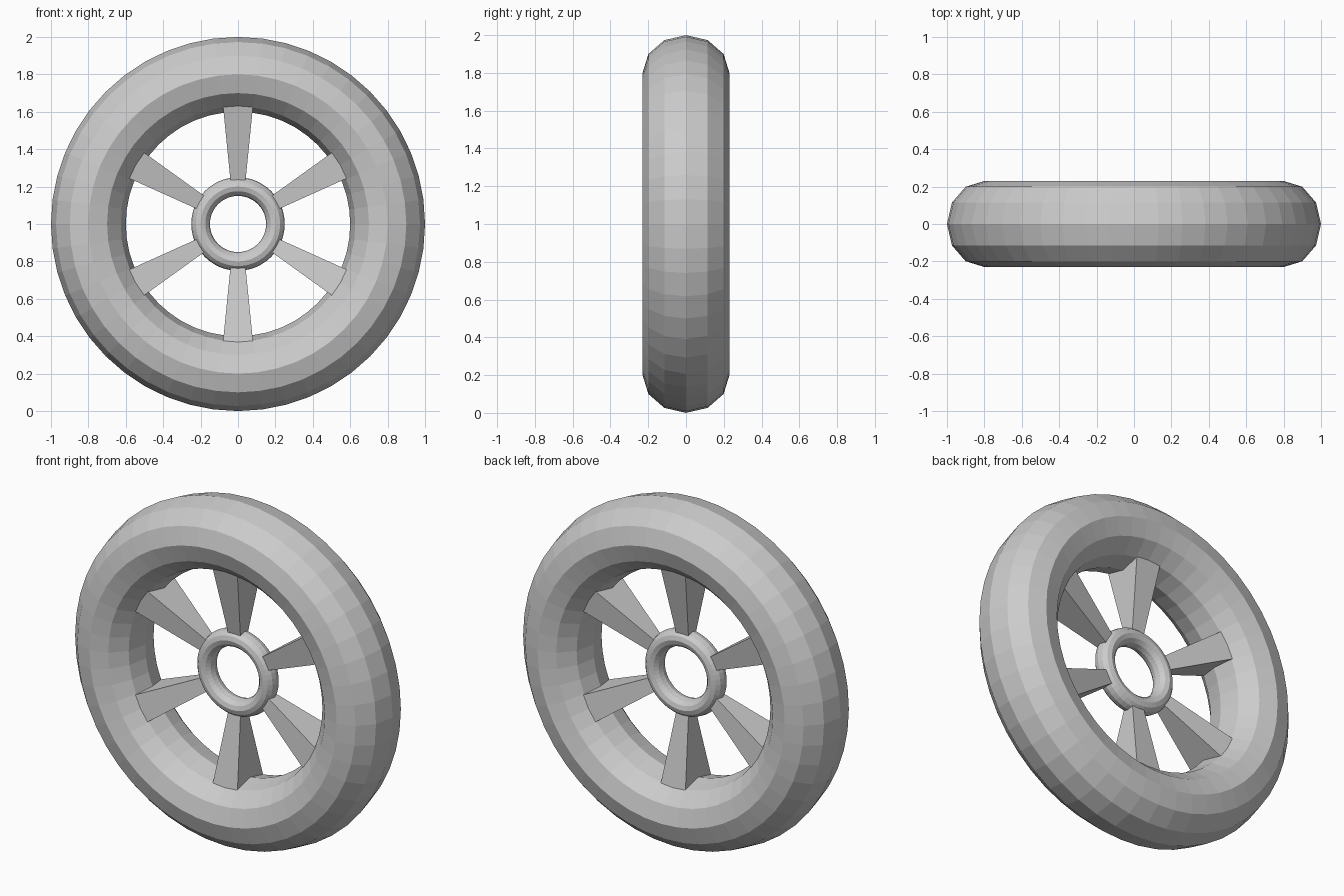
import bpy, bmesh, math
from mathutils import Matrix, Vector

if "Cube" in bpy.data.objects:
    bpy.data.objects.remove(bpy.data.objects["Cube"])

grey = bpy.data.materials.new("light grey")
grey.diffuse_color = (0.6, 0.6, 0.6, 1.0)
grey.use_nodes = True
grey.node_tree.nodes["Principled BSDF"].inputs["Base Color"].default_value = grey.diffuse_color
CENTRE = Vector((0, 0, 1))


def ring(name, major, minor):
    """Flat-shaded torus around the y axis, slightly widened along y."""
    bpy.ops.mesh.primitive_torus_add(major_segments=48, minor_segments=12,
                                     major_radius=major, minor_radius=minor)
    ob = bpy.context.object
    ob.name = name
    ob.data.transform(Matrix.Translation(CENTRE) @ Matrix.Diagonal((1, 1.15, 1, 1))
                      @ Matrix.Rotation(math.pi / 2, 4, 'X'))
    ob.data.materials.append(grey)


def spoke(name, angle):
    """Box that tapers from the tyre towards the hub."""
    bm = bmesh.new()
    bmesh.ops.create_cube(bm, size=2)
    for v in bm.verts:
        # radius, half width, half depth at the outer and inner ends
        r, w, d = (0.65, 0.082, 0.124) if v.co.z > 0 else (0.20, 0.037, 0.028)
        v.co = (v.co.x * w, v.co.y * d, r)
    bm.transform(Matrix.Translation(CENTRE) @ Matrix.Rotation(angle, 4, 'Y'))
    me = bpy.data.meshes.new(name)
    bm.to_mesh(me)
    bm.free()
    me.materials.append(grey)
    bpy.context.collection.objects.link(bpy.data.objects.new(name, me))


# Tyre and hub
ring("tyre", 0.8, 0.2)
ring("hub", 0.2, 0.05)

# Six spokes
for i in range(6):
    spoke(f"spoke_{i + 1}", i * math.pi / 3)
